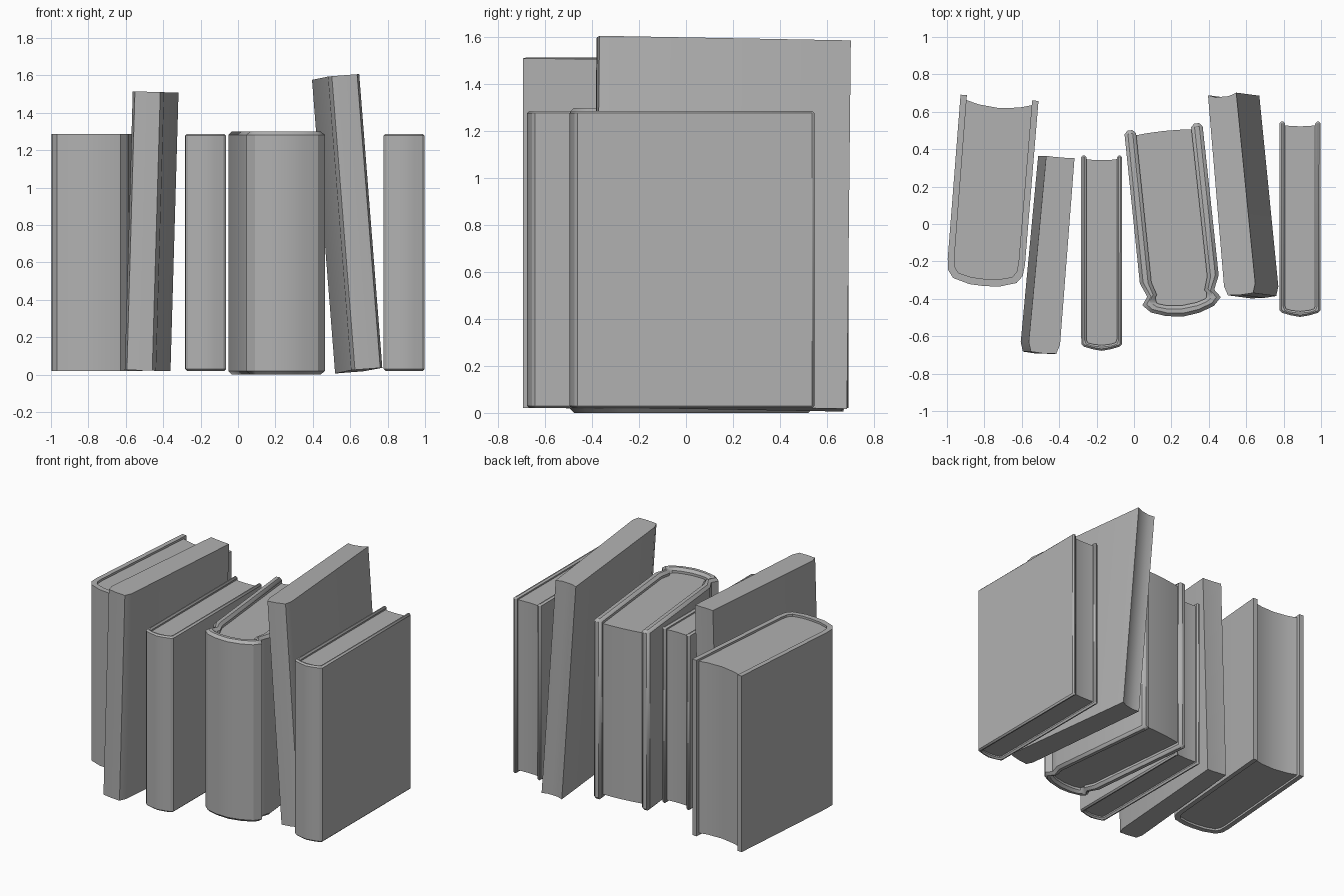
import bpy, bmesh
from math import radians
from mathutils import Matrix

if "Cube" in bpy.data.objects:
    bpy.data.objects.remove(bpy.data.objects["Cube"])

# plain mid-grey shared by every book
grey = bpy.data.materials.new("mid_grey")
grey.diffuse_color = (0.44, 0.44, 0.44, 1)
grey.use_nodes = True
grey.node_tree.nodes["Principled BSDF"].inputs["Base Color"].default_value = grey.diffuse_color


def mirror(half):
    """Open path from the left end, through the spine, to the right end."""
    left = [(-x, y) for x, y in reversed(half) if x > 0]
    return left + half


def prism(name, outline, z0, z1, matrix, bevel=0.0):
    bm = bmesh.new()
    face = bm.faces.new([bm.verts.new((x, y, z0)) for x, y in outline])
    new = bmesh.ops.extrude_face_region(bm, geom=[face])["geom"]
    for v in new:
        if isinstance(v, bmesh.types.BMVert):
            v.co.z = z1
    bmesh.ops.recalc_face_normals(bm, faces=bm.faces)
    bm.transform(matrix)
    mesh = bpy.data.meshes.new(name)
    bm.to_mesh(mesh)
    bm.free()
    mesh.materials.append(grey)
    ob = bpy.data.objects.new(name, mesh)
    bpy.context.collection.objects.link(ob)
    bpy.ops.object.select_all(action='DESELECT')
    ob.select_set(True)
    bpy.context.view_layer.objects.active = ob
    bpy.ops.object.shade_smooth_by_angle(angle=radians(25))
    if bevel:
        mod = ob.modifiers.new("edge_bevel", 'BEVEL')
        mod.width = bevel
        mod.segments = 1
        mod.limit_method = 'ANGLE'
        mod.angle_limit = radians(82)
    return ob


def hardback(name, outer, inner, back, hollow, loc, turn, z0, z1, recess, bevel):
    """U-shaped cover around a page block; loc is the middle of the spine."""
    m = Matrix.Translation((*loc, 0)) @ Matrix.Rotation(radians(turn), 4, 'Z')
    prism(name + "_cover", mirror(outer) + mirror(inner)[::-1], z0, z1, m, bevel)
    # page block, tucked slightly into the cover, with a hollowed fore edge
    w = inner[-1][0] + 0.004
    pages = [(x * 1.02, y - 0.004) for x, y in mirror(inner)[1:-1]]
    fore = [(w * t, back - hollow * (1 - t * t)) for t in (1, 0.6, 0, -0.6, -1)]
    prism(name + "_pages", pages + fore, z0 + recess, z1 - recess, m)


def slim_book(name, length, height, loc, turn, lean, pitch, hollow):
    """Solid leaning book with chamfered spine and hollow back."""
    h = length / 2
    outline = mirror([(0, -h - 0.004), (0.068, -h), (0.084, -h + 0.05), (0.076, h)])
    outline += [(0.035, h - hollow), (-0.035, h - hollow)]
    m = (Matrix.Translation(loc) @ Matrix.Rotation(radians(lean), 4, 'Y')
         @ Matrix.Rotation(radians(pitch), 4, 'X') @ Matrix.Rotation(radians(turn), 4, 'Z'))
    prism(name, outline, -height / 2, height / 2, m)


# wide book at the left end
hardback("round_spine_book",
         [(0, 0), (0.08, 0.004), (0.17, 0.03), (0.2, 0.07), (0.207, 0.13), (0.209, 1.01)],
         [(0, 0.038), (0.075, 0.042), (0.145, 0.06), (0.166, 0.09), (0.172, 0.14), (0.175, 1.01)],
         0.985, 0.03, (-0.8, -0.332), -4.6, 0.02, 1.287, 0.015, 0)

# two matching upright books
for name, loc in (("upright_book_middle", (-0.173, -0.678)),
                  ("upright_book_right", (0.888, -0.497))):
    hardback(name,
             [(0, 0), (0.05, 0.009), (0.095, 0.022), (0.109, 0.035), (0.11, 1.045)],
             [(0, 0.03), (0.05, 0.036), (0.075, 0.044), (0.081, 0.06), (0.081, 1.045)],
             1.025, 0.006, loc, 0, 0.02, 1.287, 0.02, 0.01)

# thick book with hinge grooves beside the spine
hardback("thick_book",
         [(0, 0), (0.09, 0.012), (0.17, 0.04), (0.211, 0.083), (0.18, 0.126),
          (0.212, 0.2), (0.21, 1.02)],
         [(0, 0.06), (0.08, 0.068), (0.125, 0.082), (0.148, 0.1), (0.128, 0.13),
          (0.15, 0.2), (0.148, 1.02)],
         0.99, -0.008, (0.263, -0.495), 6.0, 0.0, 1.3, 0.035, 0.018)

# two slim leaning books
slim_book("leaning_book_left", 1.05, 1.49, (-0.46, -0.165, 0.766), -4.9, 1.65, 0, 0.002)
slim_book("leaning_book_right", 1.075, 1.575, (0.582, 0.152, 0.806), 5.3, -4.5, -0.6, 0.015)
